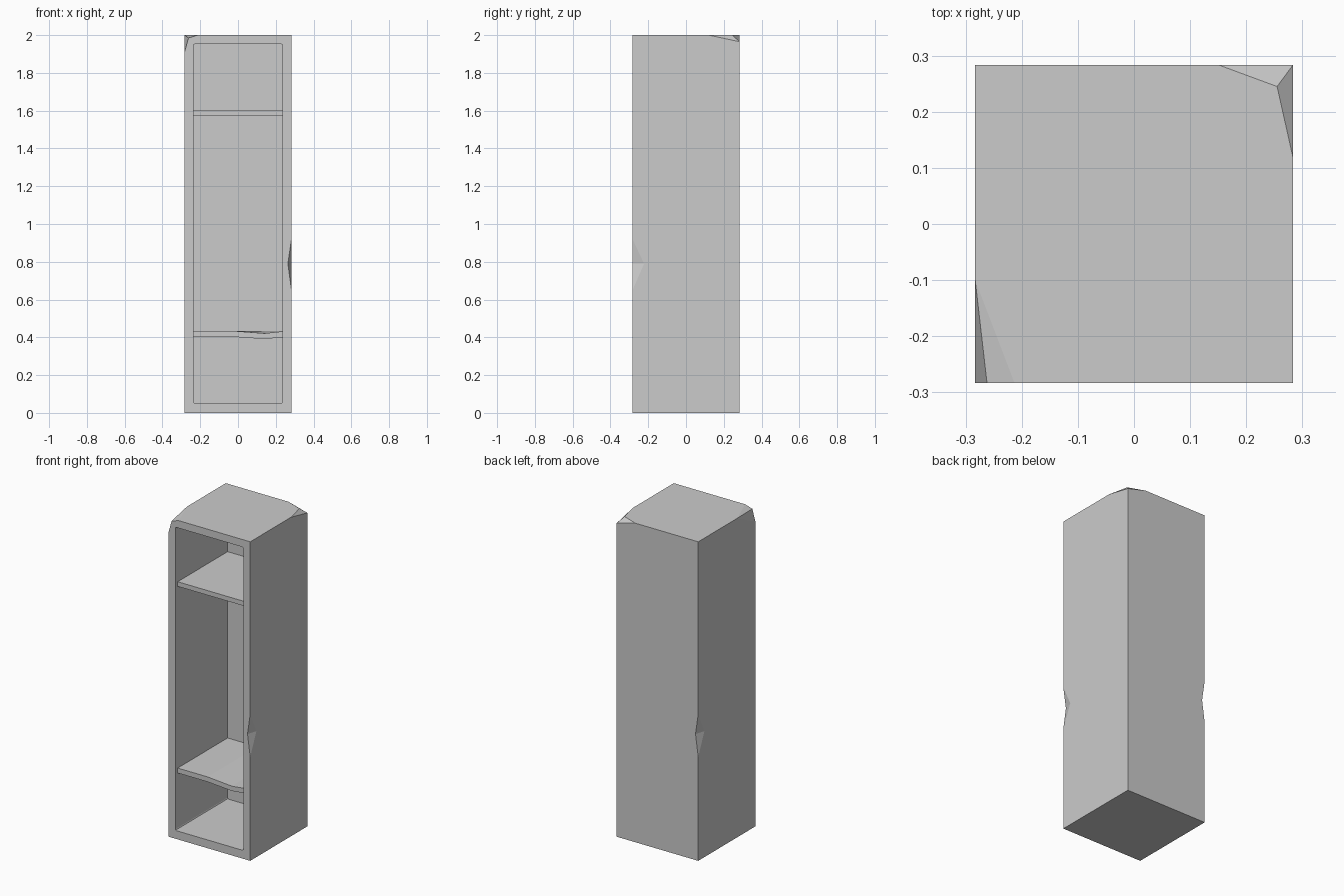
import bpy
import bmesh
from mathutils import Vector

cube = bpy.data.objects.get("Cube")
if cube:
    bpy.data.objects.remove(cube, do_unlink=True)

H = 0.283          # half width of the cabinet
TOP = 2.0
IN = 0.236         # half width of the opening

grey = bpy.data.materials.new("metal grey")
grey.use_nodes = True
colour = (0.6, 0.6, 0.6, 1)
grey.diffuse_color = colour
grey.node_tree.nodes["Principled BSDF"].inputs["Base Color"].default_value = colour


def make_object(name, bm):
    bmesh.ops.recalc_face_normals(bm, faces=bm.faces)
    mesh = bpy.data.meshes.new(name)
    bm.to_mesh(mesh)
    bm.free()
    mesh.materials.append(grey)
    obj = bpy.data.objects.new(name, mesh)
    bpy.context.collection.objects.link(obj)
    return obj


def hull(name, points):
    bm = bmesh.new()
    verts = [bm.verts.new(p) for p in points]
    bmesh.ops.convex_hull(bm, input=verts)
    bmesh.ops.dissolve_limit(bm, angle_limit=0.002, verts=bm.verts, edges=bm.edges)
    return make_object(name, bm)


def box_points(x, y0, y1, z0, z1):
    return [(sx * x, y, z) for sx in (-1, 1) for y in (y0, y1) for z in (z0, z1)]


def cut(target, cutter):
    cutter.hide_render = True
    mod = target.modifiers.new("cut", "BOOLEAN")
    mod.operation = "DIFFERENCE"
    mod.solver = "EXACT"
    mod.object = cutter
    bpy.context.view_layer.objects.active = target
    bpy.ops.object.modifier_apply(modifier=mod.name)
    bpy.data.objects.remove(cutter, do_unlink=True)


# Cabinet shell with two crushed top corners
body = [(sx * H, sy * H, 0) for sx in (-1, 1) for sy in (-1, 1)]
body += [(-H, H, TOP), (H, -H, TOP)]
body += [(0.152, H, TOP), (0.255, 0.245, TOP), (H, 0.12, TOP), (H, H, 1.965)]
body += [(-H, -0.1, TOP), (-0.262, -H, 1.985), (-0.213, -H, TOP), (-H, -H, 1.91)]
cabinet = hull("cabinet_shell", body)

# Hollow interior with slightly rounded corners
hollow = hull("hollow_cutter", box_points(IN, -0.4, 0.234, 0.052, 1.953))
bm = bmesh.new()
bm.from_mesh(hollow.data)
along = [e for e in bm.edges if abs(e.verts[0].co.y - e.verts[1].co.y) > 0.1]
bmesh.ops.bevel(bm, geom=along, offset=0.008, segments=2, profile=0.5, affect="EDGES")
bm.to_mesh(hollow.data)
bm.free()
cut(cabinet, hollow)

# Dents in two opposite upright edges
for side in (1, -1):
    a = Vector((side * 0.264, -side * H, 0.79))
    b = Vector((side * H, -side * 0.222, 0.79))
    ends = [Vector((side * H, -side * H, z)) for z in (0.65, 0.92)]
    mid = (a + b) / 2
    cut(cabinet, hull("dent_cutter", [mid + (p - mid) * 1.5 for p in [a, b] + ends]))


# Shelves: a front outline of (x, top dip, bottom dip) stations run to the back wall
def shelf(name, z0, z1, stations):
    bm = bmesh.new()
    rings = []
    for x, top_dip, low_dip in stations:
        ring = [(x, -0.26, z0 - low_dip), (x, -0.26, z1 - top_dip),
                (x, 0.238, z1), (x, 0.238, z0)]
        rings.append([bm.verts.new(p) for p in ring])
    for r, s in zip(rings, rings[1:]):
        for i in range(4):
            j = (i + 1) % 4
            bm.faces.new((r[i], r[j], s[j], s[i]))
    bm.faces.new(rings[0])
    bm.faces.new(rings[-1])
    return make_object(name, bm)


shelf("upper_shelf", 1.573, 1.602, [(-0.24, 0, 0), (0.24, 0, 0)])
shelf("bent_lower_shelf", 0.403, 0.434,
      [(-0.24, 0, 0), (-0.03, 0, 0), (0.14, 0.013, 0.012), (0.24, 0.002, 0.002)])
